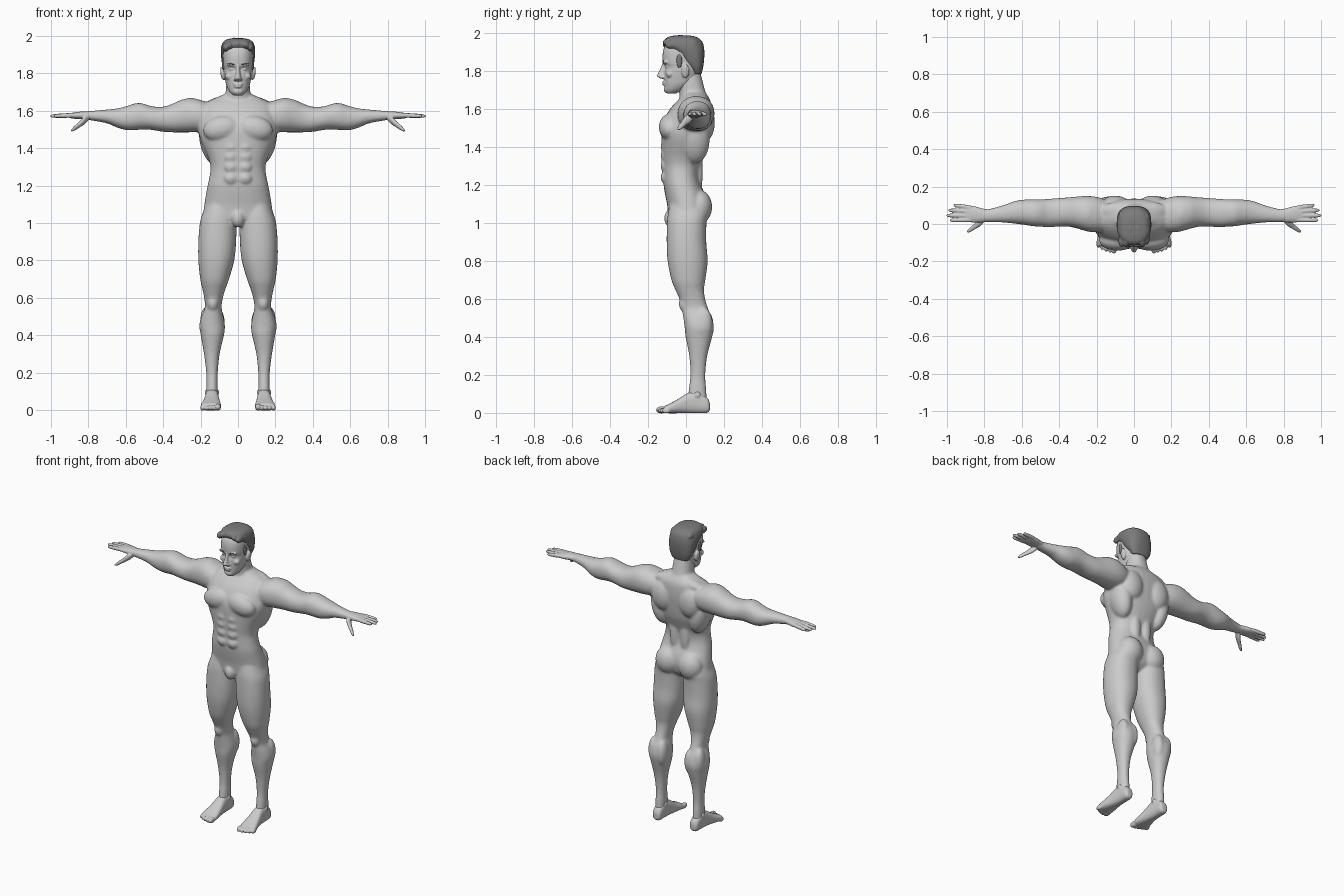
import bpy, bmesh, math, random
from mathutils import Matrix, Vector

random.seed(4)


def material(name, v):
    m = bpy.data.materials.new(name)
    m.diffuse_color = (v, v, v, 1)
    return m


SKIN = material("light grey", 0.6)
HAIR = material("dark grey", 0.2)
SIDES = (1, -1)


def spline(rows, steps=4):
    """Smoothly resample the section rows."""
    out = []
    for i in range(len(rows) - 1):
        p = [rows[max(0, min(len(rows) - 1, i + k))] for k in (-1, 0, 1, 2)]
        for j in range(steps):
            t = j / steps
            out.append([0.5 * (2 * b + (c - a) * t + (2 * a - 5 * b + 4 * c - d) * t * t
                               + (3 * b - a - 3 * c + d) * t ** 3) for a, b, c, d in zip(*p)])
    return out + [list(rows[-1])]


def loft(bm, rows, axis="z", s=1, power=2.2, n=32):
    """Closed skin through rows of (position, low a, high a, low b, high b)."""
    rings = []
    for t, a0, a1, b0, b1 in spline(rows):
        ring = []
        for k in range(n):
            c, d = math.cos(2 * math.pi * k / n), math.sin(2 * math.pi * k / n)
            a = (a0 + a1) / 2 + (a1 - a0) / 2 * math.copysign(abs(c) ** (2 / power), c)
            b = (b0 + b1) / 2 + (b1 - b0) / 2 * math.copysign(abs(d) ** (2 / power), d)
            x, y, z = {"z": (a, b, t), "x": (t, a, b), "y": (a, t, b)}[axis]
            ring.append(bm.verts.new((s * x, y, z)))
        rings.append(ring)
    for r, q in zip(rings, rings[1:]):
        for k in range(n):
            bm.faces.new((r[k], r[(k + 1) % n], q[(k + 1) % n], q[k]))
    bm.faces.new(rings[0])
    bm.faces.new(rings[-1])


def blob(bm, c, r, s=1, tilt=0):
    """Ellipsoid muscle or feature, tilted in the front plane."""
    m = (Matrix.Translation((s * c[0], c[1], c[2])) @ Matrix.Rotation(s * tilt, 4, "Y")
         @ Matrix.Diagonal((*r, 1)))
    bmesh.ops.create_uvsphere(bm, u_segments=24, v_segments=16, radius=1, matrix=m)


def finish(name, bm, mat, voxel, smooth):
    """Fuse the overlapping volumes into one smooth skin."""
    bmesh.ops.recalc_face_normals(bm, faces=bm.faces)
    me = bpy.data.meshes.new(name)
    bm.to_mesh(me)
    bm.free()
    ob = bpy.data.objects.new(name, me)
    bpy.context.collection.objects.link(ob)
    rm = ob.modifiers.new("fuse", "REMESH")
    rm.mode, rm.voxel_size = "VOXEL", voxel
    sm = ob.modifiers.new("relax", "SMOOTH")
    sm.factor, sm.iterations = 0.5, smooth
    deps = bpy.context.evaluated_depsgraph_get()
    fused = bpy.data.meshes.new_from_object(ob.evaluated_get(deps))
    ob.modifiers.clear()
    ob.data = fused
    fused.name = name
    fused.materials.clear()
    fused.materials.append(mat)
    fused.shade_smooth()


def wide(rows):
    """Rows of (z, half width, front, back) to symmetric sections."""
    return [(z, -w, w, f, b) for z, w, f, b in rows]


# Torso and neck
body = bmesh.new()
loft(body, wide([
    (.985, .05, -.06, .05), (1.02, .13, -.09, .09), (1.06, .18, -.095, .105),
    (1.1, .18, -.1, .11), (1.15, .172, -.11, .1), (1.2, .163, -.118, .08),
    (1.25, .152, -.12, .07), (1.3, .147, -.122, .077), (1.35, .16, -.126, .095),
    (1.4, .183, -.128, .113), (1.45, .203, -.13, .123), (1.5, .212, -.128, .13),
    (1.55, .205, -.112, .135), (1.6, .195, -.085, .135), (1.64, .175, -.05, .13),
    (1.665, .13, -.025, .118), (1.69, .07, -.02, .1)]), power=2.3)
loft(body, wide([(1.6, .085, -.06, .125), (1.65, .075, -.035, .115), (1.7, .066, -.038, .1),
                 (1.75, .062, -.045, .087), (1.82, .055, -.04, .07)]))
blob(body, (0, -.075, 1.025), (.036, .04, .05))

# Legs and arms
leg = [(1.12, .02, .165, -.08, .1), (1.05, .012, .19, -.095, .115), (1, .008, .204, -.1, .108),
       (.9, .01, .212, -.102, .107), (.8, .02, .212, -.097, .114), (.7, .048, .202, -.077, .102),
       (.65, .066, .191, -.057, .095), (.6, .081, .181, -.035, .101), (.55, .088, .177, -.022, .116),
       (.5, .078, .196, -.014, .138), (.45, .07, .207, -.007, .147), (.4, .075, .199, -.002, .138),
       (.3, .098, .182, .017, .112), (.2, .108, .17, .023, .102), (.12, .108, .17, .014, .107),
       (.05, .108, .17, .01, .11)]
arm = [(.15, -.04, .13, 1.5, 1.64), (.2, -.045, .145, 1.488, 1.658), (.25, -.04, .15, 1.485, 1.668),
       (.3, -.025, .147, 1.485, 1.66), (.35, -.014, .142, 1.485, 1.638), (.4, -.014, .139, 1.488, 1.622),
       (.46, -.017, .134, 1.498, 1.624), (.5, -.014, .132, 1.501, 1.637), (.54, -.012, .132, 1.498, 1.642),
       (.59, -.004, .13, 1.496, 1.627), (.64, .002, .122, 1.508, 1.614), (.7, .008, .1, 1.533, 1.607),
       (.78, .01, .08, 1.548, 1.6), (.82, .012, .08, 1.553, 1.597)]
# Muscles: centre, radii, tilt
muscles = [((.088, -.088, 1.505), (.1, .055, .068), .2),      # chest
           ((.085, .068, 1.085), (.082, .07, .09), 0),        # buttock
           ((.1, .1, 1.53), (.078, .052, .1), 0),             # shoulder blade
           ((.145, .045, 1.44), (.06, .08, .13), .2),         # side of back
           ((.04, .067, 1.28), (.032, .022, .13), 0),         # lower back
           ((.25, .053, 1.578), (.075, .09, .092), 0),        # shoulder
           ((.1, .07, 1.645), (.09, .045, .03), .25),         # neck slope
           ((.135, -.008, .575), (.03, .03, .045), 0),        # kneecap
           ((.105, .1, .46), (.035, .046, .085), 0),          # inner calf
           ((.168, .095, .47), (.035, .045, .085), 0)]        # outer calf
for s in SIDES:
    loft(body, leg, s=s)
    loft(body, arm, "x", s)
    for c, r, tilt in muscles:
        blob(body, c, r, s, tilt)
    for z in (1.24, 1.3, 1.355, 1.405):                       # stomach
        blob(body, (.037, -.112, z), (.036, .022, .032), s)
finish("body", body, SKIN, .007, 10)

# Feet with toes
feet = bmesh.new()
for s in SIDES:
    loft(feet, [(.126, .122, .155, .015, .05), (.112, .109, .168, 0, .08), (.06, .106, .172, -.002, .115),
                (.01, .102, .177, -.002, .105), (-.04, .096, .187, -.002, .074),
                (-.09, .09, .199, -.002, .047), (-.115, .092, .197, 0, .036)], "y", s, 2.6)
    for i in range(5):
        r = .016 if i == 0 else .0115
        blob(feet, (.107 + .021 * i, -.128 + .003 * i * i / 2, r), (r, .031 - .002 * i, r + .003), s)
    for x in (.113, .166):                                    # ankle bones
        blob(feet, (x, .06, .095), (.012, .018, .018), s)
finish("feet", feet, SKIN, .005, 3)

# Hands: palm, fingers, thumb
hands = bmesh.new()
fingers = [(.022, .02, .986), (.044, .046, 1.004), (.066, .074, .993), (.086, .101, .965)]
for s in SIDES:
    loft(hands, [(.77, .014, .076, 1.553, 1.595), (.81, .01, .083, 1.555, 1.597),
                 (.85, .008, .094, 1.556, 1.595), (.885, .01, .098, 1.559, 1.59),
                 (.905, .014, .095, 1.564, 1.586)], "x", s)
    for y0, y1, tip in fingers:
        rows = []
        for u, r in ((0, .012), (.3, .0125), (.6, .0115), (.88, .0095), (1, .004)):
            x, y, z = .87 + (tip - .87) * u, y0 + (y1 - y0) * u, 1.577 - .005 * u
            rows.append((x, y - r, y + r, z - r, z + r))
        loft(hands, rows, "x", s, 2, 16)
    thumb = [(.79, .035, 1.57, .012), (.82, .012, 1.55, .022), (.85, -.012, 1.525, .016),
             (.875, -.03, 1.506, .013), (.892, -.041, 1.494, .006)]
    loft(hands, [(x, y - r, y + r, z - r, z + r) for x, y, z, r in thumb], "x", s, 2, 16)
finish("hands", hands, SKIN, .004, 2)

# Head and face
head = bmesh.new()
loft(head, wide([
    (1.682, .024, -.1, -.055), (1.7, .044, -.11, -.015), (1.73, .06, -.113, .03),
    (1.76, .068, -.115, .06), (1.795, .075, -.115, .078), (1.822, .078, -.109, .083),
    (1.848, .079, -.122, .086), (1.9, .08, -.122, .086), (1.94, .072, -.107, .075),
    (1.97, .045, -.07, .045)]), power=2.3)
loft(head, wide([(1.845, .009, -.124, -.09), (1.81, .011, -.137, -.09), (1.785, .015, -.15, -.09),
                 (1.772, .019, -.152, -.09), (1.76, .015, -.132, -.09)]), n=16)
blob(head, (0, -.1, 1.705), (.028, .017, .02))                # chin
blob(head, (0, -.114, 1.742), (.026, .011, .007))             # upper lip
blob(head, (0, -.112, 1.729), (.022, .012, .007))             # lower lip
for s in SIDES:
    blob(head, (.033, -.109, 1.846), (.03, .014, .009), s, -.1)   # brow ridge
    blob(head, (.031, -.097, 1.822), (.016, .012, .008), s)       # eye
    blob(head, (.046, -.085, 1.785), (.024, .02, .02), s)         # cheekbone
    blob(head, (.014, -.122, 1.768), (.009, .014, .008), s)       # nostril
    blob(head, (.083, -.003, 1.8), (.011, .021, .037), s, .15)    # ear
finish("head", head, SKIN, .0045, 2)

# Hair cap with swept locks
hair = bmesh.new()
loft(hair, wide([
    (1.785, .058, .035, .082), (1.82, .077, .01, .09), (1.855, .086, -.022, .095),
    (1.895, .091, -.055, .097), (1.93, .092, -.1, .094), (1.96, .084, -.112, .083),
    (1.98, .064, -.095, .055), (1.988, .03, -.06, .02)]), power=2.5)
for i in range(7):
    x = -.066 + .022 * i
    for y, z in ((-.085, 1.957), (-.03, 1.97), (.03, 1.962)):
        drop = 3.5 * x * x
        blob(hair, (x, y + random.uniform(-.008, .008), z - drop + random.uniform(-.003, .003)),
             (.018, .034, .022), 1, random.uniform(-.3, .3))
for s in SIDES:
    blob(hair, (.077, -.035, 1.855), (.009, .016, .04), s)    # sideburn
finish("hair", hair, HAIR, .005, 2)

# Eyebrows
brows = bmesh.new()
for s in SIDES:
    blob(brows, (.034, -.117, 1.85), (.02, .008, .0045), s, -.12)
finish("eyebrows", brows, HAIR, .002, 1)
